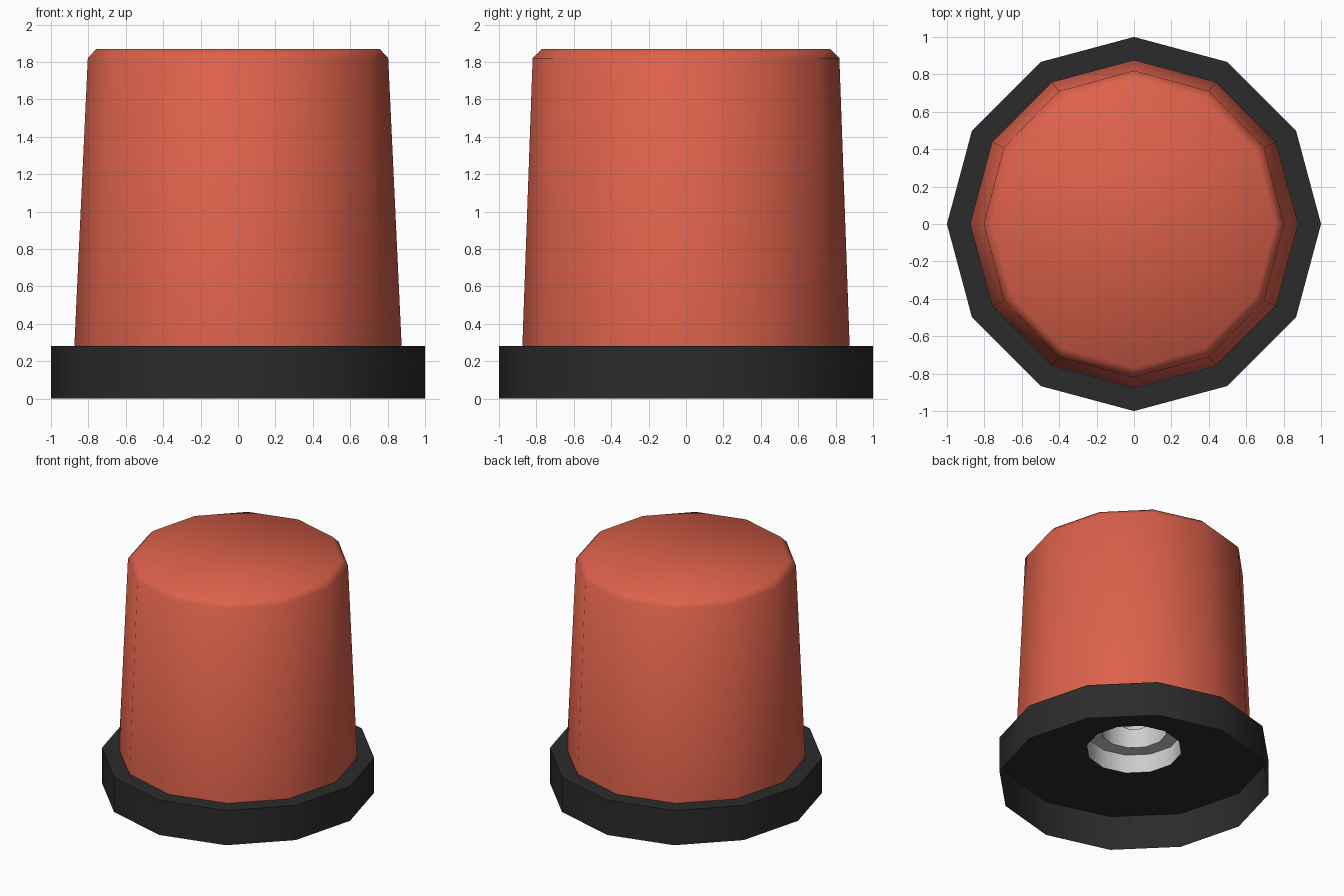
import bpy, bmesh, math

if "Cube" in bpy.data.objects:
    bpy.data.objects.remove(bpy.data.objects["Cube"])


def material(name, color):
    m = bpy.data.materials.new(name)
    m.diffuse_color = color
    m.use_nodes = True
    m.node_tree.nodes["Principled BSDF"].inputs["Base Color"].default_value = m.diffuse_color
    return m


def lathe(name, profile, mat=None, cap=False, n=12, start=0.0, sweep=2 * math.pi, angle=None):
    """Sweep (x radius, y radius, z) rings around z; optionally cap the last ring."""
    full = sweep > 6.28
    count = n if full else n + 1
    bm = bmesh.new()
    rings = [[bm.verts.new((rx * math.cos(start + sweep * i / n),
                            ry * math.sin(start + sweep * i / n), z))
              for i in range(count)] for rx, ry, z in profile]
    for a, b in zip(rings, rings[1:]):
        for i in range(n):
            j = (i + 1) % count
            bm.faces.new((a[i], a[j], b[j], b[i]))
    if cap:
        bm.faces.new(rings[-1])
    mesh = bpy.data.meshes.new(name)
    bm.to_mesh(mesh)
    bm.free()
    obj = bpy.data.objects.new(name, mesh)
    bpy.context.collection.objects.link(obj)
    if mat:
        mesh.materials.append(mat)
    bpy.ops.object.select_all(action='DESELECT')
    obj.select_set(True)
    bpy.context.view_layer.objects.active = obj
    if angle is None:
        bpy.ops.object.shade_smooth()
    else:
        bpy.ops.object.shade_smooth_by_angle(angle=math.radians(angle))
    return obj


red = material("red_lens", (0.72, 0.12, 0.07, 1))
black = material("black_rubber", (0.025, 0.024, 0.025, 1))

# Base: thin open-bottomed skirt with a holed top plate
lathe("base", [(1, 1, 0), (1, 1, 0.28), (0.35, 0.35, 0.28)], black, angle=40)

# Lens: tapered, fully smooth, small chamfer and flat top
lathe("lens", [(0.875, 0.875, 0.28), (0.803, 0.82, 1.82), (0.757, 0.77, 1.87)], red, cap=True)

# Lamp socket inside the lens, seen through the hole in the base
lathe("lamp_socket", [(0.35, 0.35, 0.28), (0.35, 0.35, 0.43), (0.24, 0.24, 0.43)], angle=40)

# Curved reflector standing on the socket
lathe("reflector", [(0.24, 0.24, 0.43), (0.24, 0.24, 1.1)], n=6,
      start=math.radians(150), sweep=math.pi, angle=40)

# Lamp bulb
lathe("bulb", [(0.1, 0.1, 0.5), (0.13, 0.13, 0.75), (0.06, 0.06, 0.88)], cap=True, n=10)
